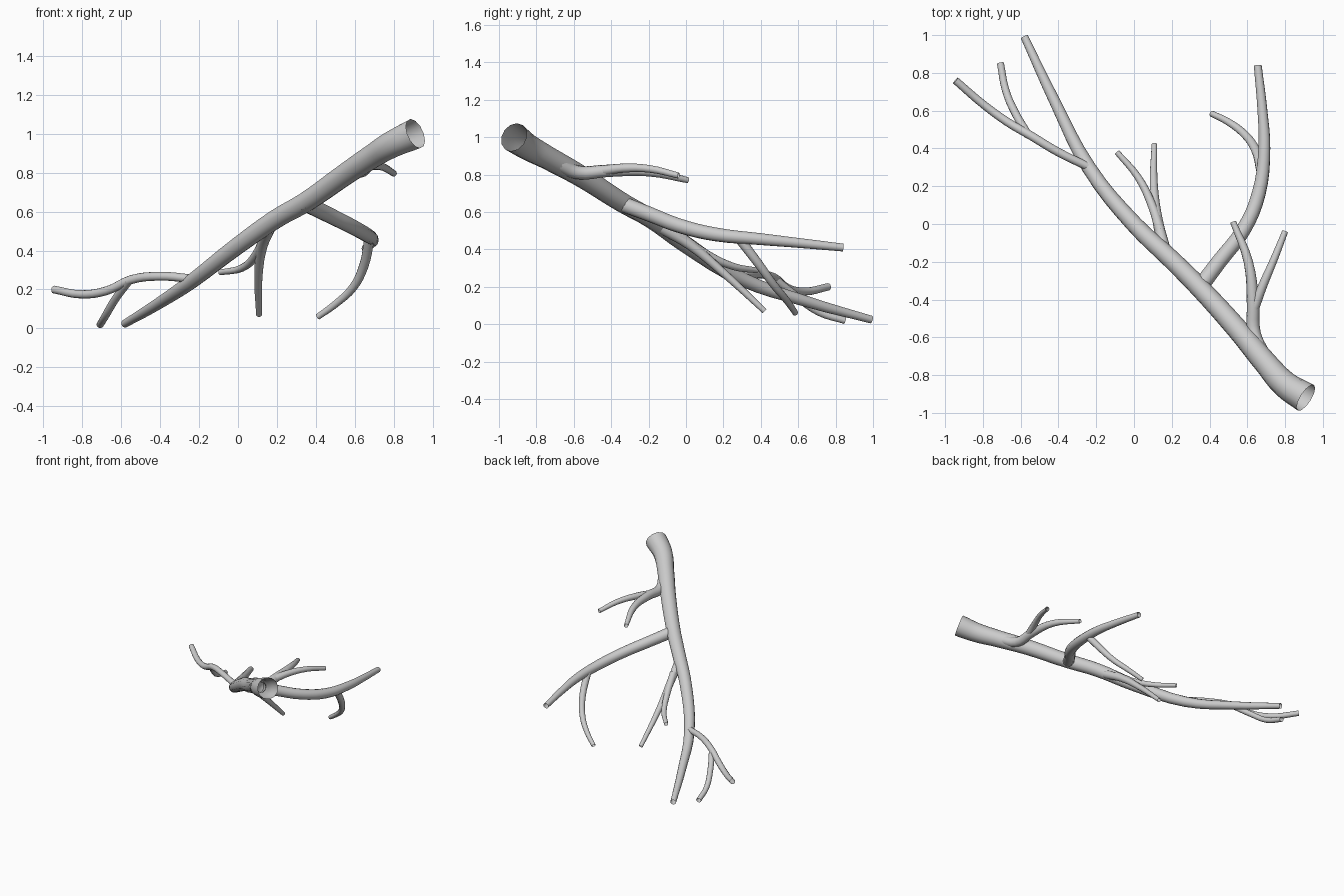
import bpy
import math

cube = bpy.data.objects.get("Cube")
if cube:
    bpy.data.objects.remove(cube, do_unlink=True)

# Single pale grey bark colour
bark = bpy.data.materials.new("pale_grey_bark")
bark.use_nodes = True
grey = (0.6, 0.6, 0.6, 1.0)
bark.diffuse_color = grey
bark.node_tree.nodes["Principled BSDF"].inputs["Base Color"].default_value = grey


def limb(name, points, radii):
    """Open-ended tapering tube along a smooth path; radii are spread evenly over the points."""
    curve = bpy.data.curves.new(name + "_path", "CURVE")
    curve.dimensions = "3D"
    curve.bevel_depth = 1.0
    curve.bevel_resolution = 4
    curve.resolution_u = 4
    curve.use_fill_caps = False
    spline = curve.splines.new("BEZIER")
    spline.bezier_points.add(len(points) - 1)
    for i, (bp, co) in enumerate(zip(spline.bezier_points, points)):
        bp.co = co
        bp.handle_left_type = bp.handle_right_type = "AUTO"
        t = i / (len(points) - 1) * (len(radii) - 1)
        k = min(int(t), len(radii) - 2)
        bp.radius = radii[k] + (radii[k + 1] - radii[k]) * (t - k)
    # Turn the bevelled path into a plain mesh
    path = bpy.data.objects.new(name + "_path", curve)
    bpy.context.collection.objects.link(path)
    bpy.context.view_layer.update()
    graph = bpy.context.evaluated_depsgraph_get()
    mesh = bpy.data.meshes.new_from_object(path.evaluated_get(graph))
    bpy.data.objects.remove(path, do_unlink=True)
    mesh.name = name
    mesh.materials.clear()
    mesh.materials.append(bark)
    obj = bpy.data.objects.new(name, mesh)
    bpy.context.collection.objects.link(obj)
    bpy.ops.object.select_all(action="DESELECT")
    obj.select_set(True)
    bpy.context.view_layer.objects.active = obj
    bpy.ops.object.shade_smooth_by_angle(angle=math.radians(50))


# Main stem, from the thick cut end down to the tip
limb("main_stem",
     [(0.91, -0.92, 1.0), (0.8, -0.85, 0.95), (0.7, -0.74, 0.89), (0.55, -0.56, 0.79),
      (0.35, -0.34, 0.65), (0.2, -0.19, 0.565), (0, 0.0, 0.425), (-0.24, 0.3, 0.24),
      (-0.42, 0.65, 0.12), (-0.58, 0.99, 0.025)],
     [0.08, 0.064, 0.054, 0.049, 0.037, 0.021])

# Long side branch and its drooping twig
limb("long_branch",
     [(0.33, -0.36, 0.65), (0.45, -0.2, 0.59), (0.58, -0.03, 0.525), (0.66, 0.16, 0.48),
      (0.69, 0.4, 0.455), (0.68, 0.6, 0.435), (0.655, 0.84, 0.41)],
     [0.043, 0.037, 0.021])
limb("long_branch_twig",
     [(0.675, 0.28, 0.465), (0.645, 0.39, 0.32), (0.59, 0.47, 0.21), (0.5, 0.54, 0.125),
      (0.41, 0.585, 0.06)],
     [0.027, 0.016])

# Upper forked branch
limb("upper_branch",
     [(0.68, -0.69, 0.86), (0.635, -0.58, 0.812), (0.63, -0.42, 0.82), (0.605, -0.2, 0.815),
      (0.525, 0.01, 0.77)],
     [0.04, 0.033, 0.016])
limb("upper_branch_twig",
     [(0.63, -0.46, 0.82), (0.68, -0.33, 0.835), (0.74, -0.19, 0.83), (0.8, -0.04, 0.795)],
     [0.028, 0.016])

# Middle forked branch
limb("middle_branch",
     [(0.16, -0.13, 0.515), (0.125, 0.02, 0.425), (0.105, 0.2, 0.275), (0.108, 0.42, 0.07)],
     [0.032, 0.025, 0.015])
limb("middle_branch_twig",
     [(0.14, -0.04, 0.475), (0.095, 0.1, 0.38), (0.02, 0.25, 0.31), (-0.09, 0.38, 0.288)],
     [0.027, 0.015])

# Lower forked branch near the tip
limb("lower_branch",
     [(-0.235, 0.3, 0.255), (-0.4, 0.38, 0.268), (-0.55, 0.47, 0.25), (-0.67, 0.54, 0.195),
      (-0.8, 0.635, 0.175), (-0.945, 0.76, 0.2)],
     [0.022, 0.023, 0.02])
limb("lower_branch_twig",
     [(-0.56, 0.47, 0.245), (-0.63, 0.59, 0.15), (-0.68, 0.71, 0.065), (-0.707, 0.85, 0.02)],
     [0.022, 0.019])
